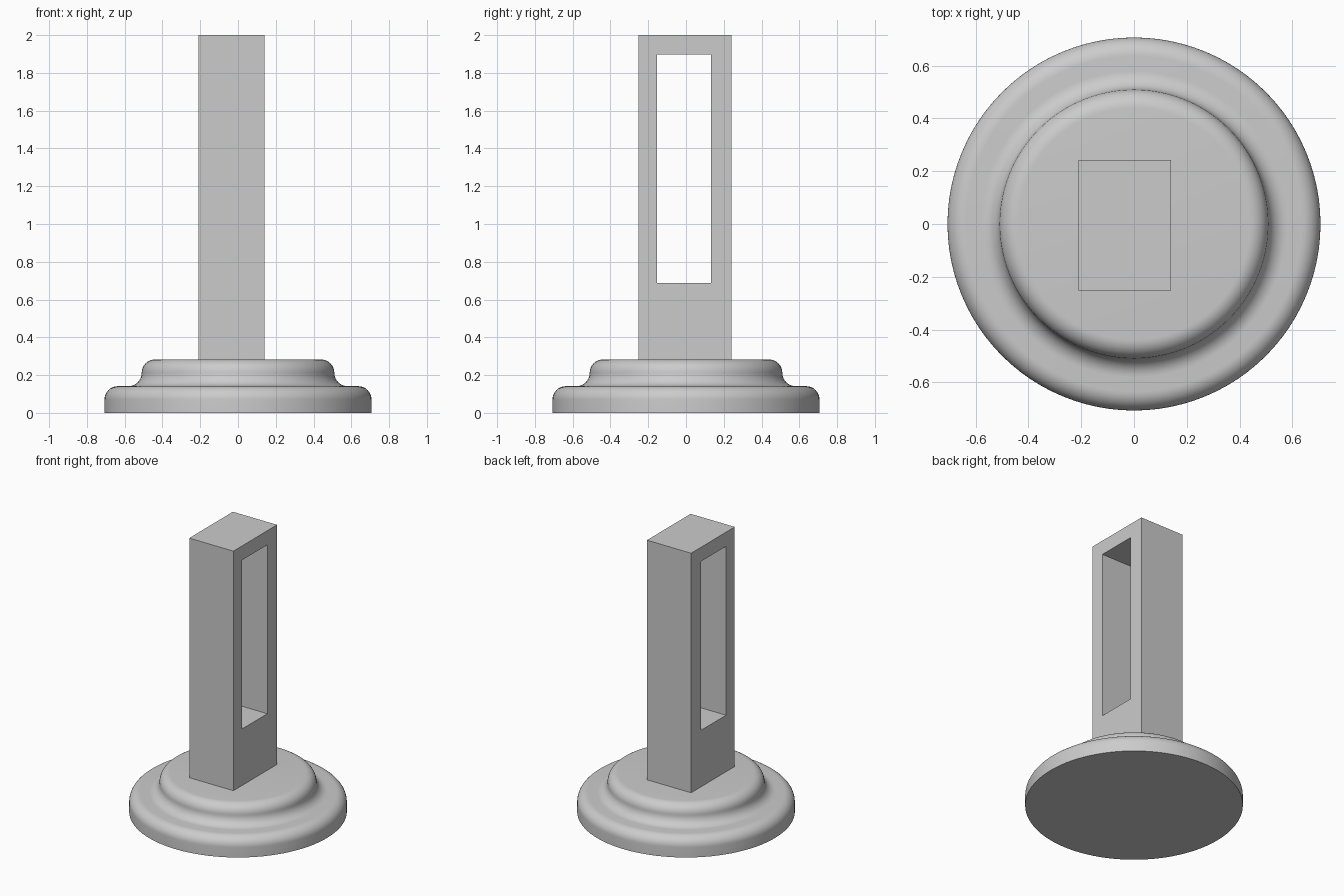
import bpy
import bmesh
from math import cos, sin, pi, radians
from mathutils import Vector

cube = bpy.data.objects.get("Cube")
if cube:
    bpy.data.objects.remove(cube, do_unlink=True)

grey = bpy.data.materials.new("plain grey")
grey.use_nodes = True
colour = (0.6, 0.6, 0.6, 1)
grey.diffuse_color = colour
grey.node_tree.nodes["Principled BSDF"].inputs["Base Color"].default_value = colour


def add_object(name, bm):
    bmesh.ops.recalc_face_normals(bm, faces=bm.faces)
    mesh = bpy.data.meshes.new(name)
    bm.to_mesh(mesh)
    bm.free()
    mesh.materials.append(grey)
    obj = bpy.data.objects.new(name, mesh)
    bpy.context.collection.objects.link(obj)
    return obj


def arc(cx, cz, radius, start, end, steps=10):
    angles = [radians(start + (end - start) * i / steps) for i in range(steps + 1)]
    return [Vector((cx + radius * cos(a), 0, cz + radius * sin(a))) for a in angles]


# Round stepped base: rounded rim, concave cove, rounded upper rim
R, STEP, FILLET, INNER = 0.707, 0.1414, 0.0707, 0.51
profile = [Vector((0, 0, 0)), Vector((R, 0, 0))]
profile += arc(R - FILLET, STEP - FILLET, FILLET, 0, 90)
profile += arc(INNER + FILLET, STEP + FILLET, FILLET, 270, 180)
profile += arc(INNER - FILLET, 2 * STEP - FILLET, FILLET, 0, 90)
profile += [Vector((0, 0, 2 * STEP))]

bm = bmesh.new()
verts = [bm.verts.new(p) for p in profile]
edges = [bm.edges.new(pair) for pair in zip(verts, verts[1:])]
bmesh.ops.spin(bm, geom=verts + edges, axis=(0, 0, 1), cent=(0, 0, 0),
               angle=2 * pi, steps=96, use_duplicate=False)
bmesh.ops.remove_doubles(bm, verts=bm.verts, dist=0.0001)
base = add_object("round_base", bm)
bpy.ops.object.select_all(action="DESELECT")
base.select_set(True)
bpy.context.view_layer.objects.active = base
bpy.ops.object.shade_smooth_by_angle(angle=radians(30))

# Upright post: a rectangular frame with a window, extruded across x
X0, X1 = -0.21, 0.14


def loop(bm, y0, y1, z0, z1):
    return [bm.verts.new((X0, y, z)) for y, z in ((y0, z0), (y1, z0), (y1, z1), (y0, z1))]


bm = bmesh.new()
outer = loop(bm, -0.252, 0.242, 2 * STEP, 2)
window = loop(bm, -0.153, 0.132, 0.688, 1.898)
for i in range(4):
    j = (i + 1) % 4
    bm.faces.new((outer[i], outer[j], window[j], window[i]))
side = bmesh.ops.extrude_face_region(bm, geom=bm.faces[:], use_keep_orig=True)
moved = [v for v in side["geom"] if isinstance(v, bmesh.types.BMVert)]
bmesh.ops.translate(bm, verts=moved, vec=(X1 - X0, 0, 0))
add_object("slotted_post", bm)
